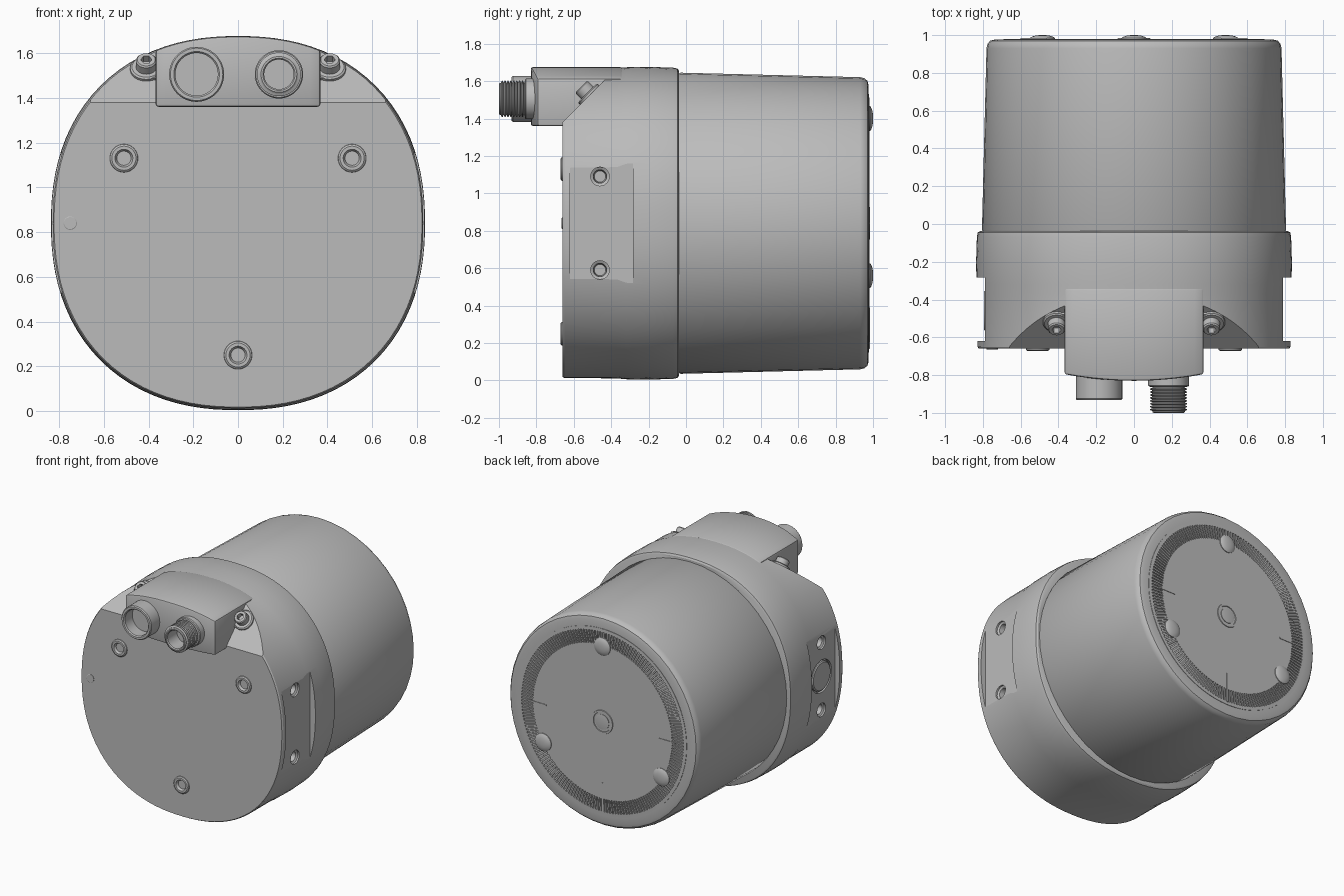
import bpy, bmesh, math
from mathutils import Vector, Matrix

if "Cube" in bpy.data.objects:
    bpy.data.objects.remove(bpy.data.objects["Cube"])

CZ = 0.84          # height of the main axis
POWER = 2.25       # squareness of the base section
FRONT, BACK = Vector((0, -1, 0)), Vector((0, 1, 0))
SLOPE = Vector((0, -1, 1)).normalized()

grey = bpy.data.materials.new("satin_grey")
grey.use_nodes = True
grey.diffuse_color = (0.5, 0.5, 0.5, 1)
grey.node_tree.nodes["Principled BSDF"].inputs["Base Color"].default_value = (0.5, 0.5, 0.5, 1)


def activate(ob):
    bpy.ops.object.select_all(action="DESELECT")
    ob.select_set(True)
    bpy.context.view_layer.objects.active = ob


def finish(name, bm, smooth=True):
    bmesh.ops.remove_doubles(bm, verts=bm.verts, dist=1e-5)
    bmesh.ops.recalc_face_normals(bm, faces=bm.faces)
    mesh = bpy.data.meshes.new(name)
    bm.to_mesh(mesh)
    bm.free()
    mesh.materials.append(grey)
    ob = bpy.data.objects.new(name, mesh)
    bpy.context.collection.objects.link(ob)
    if smooth:
        shade(ob)
    return ob


def shade(ob):
    activate(ob)
    bpy.ops.object.shade_smooth_by_angle(angle=math.radians(30))


def bridge(bm, rings):
    for a, b in zip(rings, rings[1:]):
        for i in range(len(a)):
            j = (i + 1) % len(a)
            bm.faces.new((a[i], a[j], b[j], b[i]))


def lathe(name, profile, origin, axis, segs=32, smooth=True):
    """Turn (radius, distance along axis) points around an axis; ends are capped."""
    bm = bmesh.new()
    rings = []
    for r, d in profile:
        rings.append([bm.verts.new((r * math.cos(math.tau * i / segs),
                                    r * math.sin(math.tau * i / segs), d)) for i in range(segs)])
    bridge(bm, rings)
    bm.faces.new(rings[0])
    bm.faces.new(rings[-1])
    rot = Vector(axis).to_track_quat("Z", "Y").to_matrix().to_4x4()
    bm.transform(Matrix.Translation(origin) @ rot)
    return finish(name, bm, smooth)


def box(name, centre, size):
    bm = bmesh.new()
    bmesh.ops.create_cube(bm, size=1)
    bm.transform(Matrix.Translation(centre) @ Matrix.Diagonal((*size, 1)))
    return finish(name, bm, False)


def carve(ob, cutters):
    for c in cutters:
        mod = ob.modifiers.new("cut", "BOOLEAN")
        mod.operation, mod.solver, mod.object = "DIFFERENCE", "EXACT", c
        activate(ob)
        bpy.ops.object.modifier_apply(modifier=mod.name)
        bpy.data.objects.remove(c)
    shade(ob)


def section_top(x, half):
    return half * (1 - (abs(x) / half) ** POWER) ** (1 / POWER)


# Base: rounded-square loft with its front top corner sliced off
bm = bmesh.new()
rings = []
SEGS = 96
for y, half in [(-0.66, 0.822), (-0.65, 0.828), (-0.37, 0.829), (-0.32, 0.834),
                (-0.2, 0.836), (-0.07, 0.832), (-0.045, 0.827), (-0.038, 0.815)]:
    ring = []
    for i in range(SEGS):
        t = math.tau * i / SEGS
        c, s = math.cos(t), math.sin(t)
        r = half / (abs(c) ** POWER + abs(s) ** POWER) ** (1 / POWER)
        ring.append(bm.verts.new((r * c, y, CZ + r * s)))
    rings.append(ring)
bridge(bm, rings)
bm.faces.new(rings[0])
bm.faces.new(rings[-1])
cut = bmesh.ops.bisect_plane(bm, geom=bm.verts[:] + bm.edges[:] + bm.faces[:],
                             plane_co=(0, -0.66, 1.38), plane_no=SLOPE, clear_outer=True)
bmesh.ops.holes_fill(bm, edges=[e for e in bm.edges if e.is_boundary])
base = finish("base_housing", bm)

# Side pockets, side holes, front holes and the round side recess
bosses = [(-0.51, 1.13), (0.51, 1.13), (0, 0.25)]
hole = [(0.05, -0.1), (0.05, 0.012), (0.036, 0.02), (0.03, 0.1)]
cutters = []
for side in (-1, 1):
    cutters.append(box("pocket_cutter", (side * 0.89, -0.452, CZ), (0.2, 0.335, 0.9)))
    for z in (0.59, 1.09):
        cutters.append(lathe("hole_cutter", hole, (side * 0.79, -0.46, z), (-side, 0, 0), 24))
for x, z in bosses:
    cutters.append(lathe("hole_cutter", [(0.036, -0.1), (0.036, 0), (0.02, 0.04)],
                         (x, -0.66, z), BACK, 24))
cutters.append(lathe("recess_cutter", [(0.12, -0.1), (0.12, 0.02)], (-0.79, -0.46, CZ), (1, 0, 0), 40))
carve(base, cutters)
lathe("side_cover_disc", [(0.108, 0), (0.108, 0.028), (0.1, 0.034)],
      (-0.76, -0.46, CZ), (-1, 0, 0), 40)

# Front mounting bosses and index pin
for x, z in bosses:
    lathe("mounting_boss", [(0.036, -0.005), (0.064, -0.005), (0.062, 0.006), (0.054, 0.012),
                            (0.04, 0.012), (0.036, 0.006), (0.022, -0.03)], (x, -0.66, z), FRONT)
lathe("index_pin", [(0.03, -0.01), (0.03, 0.003), (0.027, 0.005)], (-0.75, -0.66, CZ), FRONT, 24)

# Rotating head: tapered drum with rounded back rim
lathe("drum_head", [(0.79, -0.06), (0.805, -0.03), (0.781, 0.93), (0.776, 0.953), (0.762, 0.97),
                    (0.74, 0.976), (0.68, 0.976), (0.68, 0.96)], (0, 0, CZ), BACK, 48)

# Dial plate: alternate faces of one ring are sunk to make the scale marks
bm = bmesh.new()
rings = [[bm.verts.new((r * math.cos(math.tau * i / 360), y, CZ + r * math.sin(math.tau * i / 360)))
          for i in range(360)]
         for r, y in [(0.69, 0.95), (0.69, 0.979), (0.665, 0.98), (0.57, 0.98), (0.1, 0.98)]]
bridge(bm, rings)
bm.faces.new(rings[-1])
bm.faces.ensure_lookup_table()
marks = [bm.faces[2 * 360 + i] for i in range(0, 360, 2)]
bmesh.ops.recalc_face_normals(bm, faces=bm.faces)
sunk = bmesh.ops.extrude_discrete_faces(bm, faces=marks)["faces"]
walls = {v for f in sunk for v in f.verts}
bmesh.ops.translate(bm, verts=list(walls), vec=(0, -0.008, 0))
finish("dial_plate", bm, False)

# Long quarter marks on the dial
box("long_mark", (0, 0.981, CZ - 0.56), (0.012, 0.006, 0.22))
for side in (-1, 1):
    box("quarter_mark", (side * 0.53, 0.981, CZ), (0.14, 0.006, 0.01))

# Domed feet and centre hub on the dial
for k in range(3):
    a = math.radians(90 + 120 * k)
    lathe("dial_button", [(0.066, -0.01), (0.066, 0.005), (0.055, 0.012), (0.035, 0.018), (0.012, 0.02)],
          (0.56 * math.cos(a), 0.98, CZ + 0.56 * math.sin(a)), BACK)
lathe("hub_ring", [(0.07, 0), (0.072, 0.007), (0.085, 0.007), (0.087, 0)], (0, 0.978, CZ), BACK, 40)
lathe("hub_cap", [(0.055, 0), (0.055, 0.006), (0.05, 0.007)], (0, 0.978, CZ), BACK, 40)

# Connector block: flat underside, crowned top and bowed front
bm = bmesh.new()
columns = []
COUNT = 16
for i in range(COUNT + 1):
    x = -0.368 + 0.736 * i / COUNT
    front = -0.83 + 0.035 * (x / 0.368) ** 2
    top = CZ + section_top(x, 0.831) + 0.004
    columns.append([bm.verts.new(p) for p in
                    [(x, front, 1.36), (x, front, top), (x, -0.34, top), (x, -0.34, 1.36)]])
bridge(bm, columns)
bm.faces.new(columns[0])
bm.faces.new(columns[-1])
block = finish("connector_block", bm, False)
bevel = block.modifiers.new("soft_edges", "BEVEL")
bevel.width, bevel.segments, bevel.limit_method = 0.012, 2, "ANGLE"
bevel.angle_limit = math.radians(40)
activate(block)
bpy.ops.object.modifier_apply(modifier=bevel.name)
shade(block)

# Ears and socket screws beside the block, square to the slope
for side in (-1, 1):
    spot = Vector((side * 0.41, -0.515, 1.525))
    lathe("screw_ear", [(0.072, -0.06), (0.072, 0.012), (0.064, 0.018)], spot, SLOPE)
    web = box("ear_web", (0, 0, 0), (0.09, 0.13, 0.06))
    web.matrix_world = (Matrix.Translation(spot - Vector((side * 0.045, 0, 0)) - SLOPE * 0.016)
                        @ Matrix.Rotation(math.radians(45), 4, "X"))
    screw = lathe("socket_screw", [(0.046, 0), (0.046, 0.058), (0.04, 0.065)], spot, SLOPE)
    carve(screw, [lathe("hex_cutter", [(0.025, 0.03), (0.025, 0.1)], spot, SLOPE, 6)])

# Plain socket connector
lathe("socket_connector", [(0.123, -0.05), (0.123, 0.1), (0.117, 0.108), (0.102, 0.108), (0.095, 0.1),
                           (0.095, 0.015), (0.03, 0.015)], (-0.185, -0.825, 1.505), FRONT, 48)

# Threaded plug connector with collar
thread = [(0.108, -0.05), (0.108, 0.03), (0.103, 0.036), (0.085, 0.038)]
for k in range(8):
    d = 0.042 + 0.0155 * k
    thread += [(0.086, d), (0.098, d + 0.005), (0.098, d + 0.009), (0.086, d + 0.0145)]
thread += [(0.086, 0.17), (0.08, 0.175), (0.072, 0.175), (0.066, 0.168), (0.066, 0.06), (0.02, 0.06)]
lathe("threaded_connector", thread, (0.183, -0.825, 1.505), FRONT, 48)
